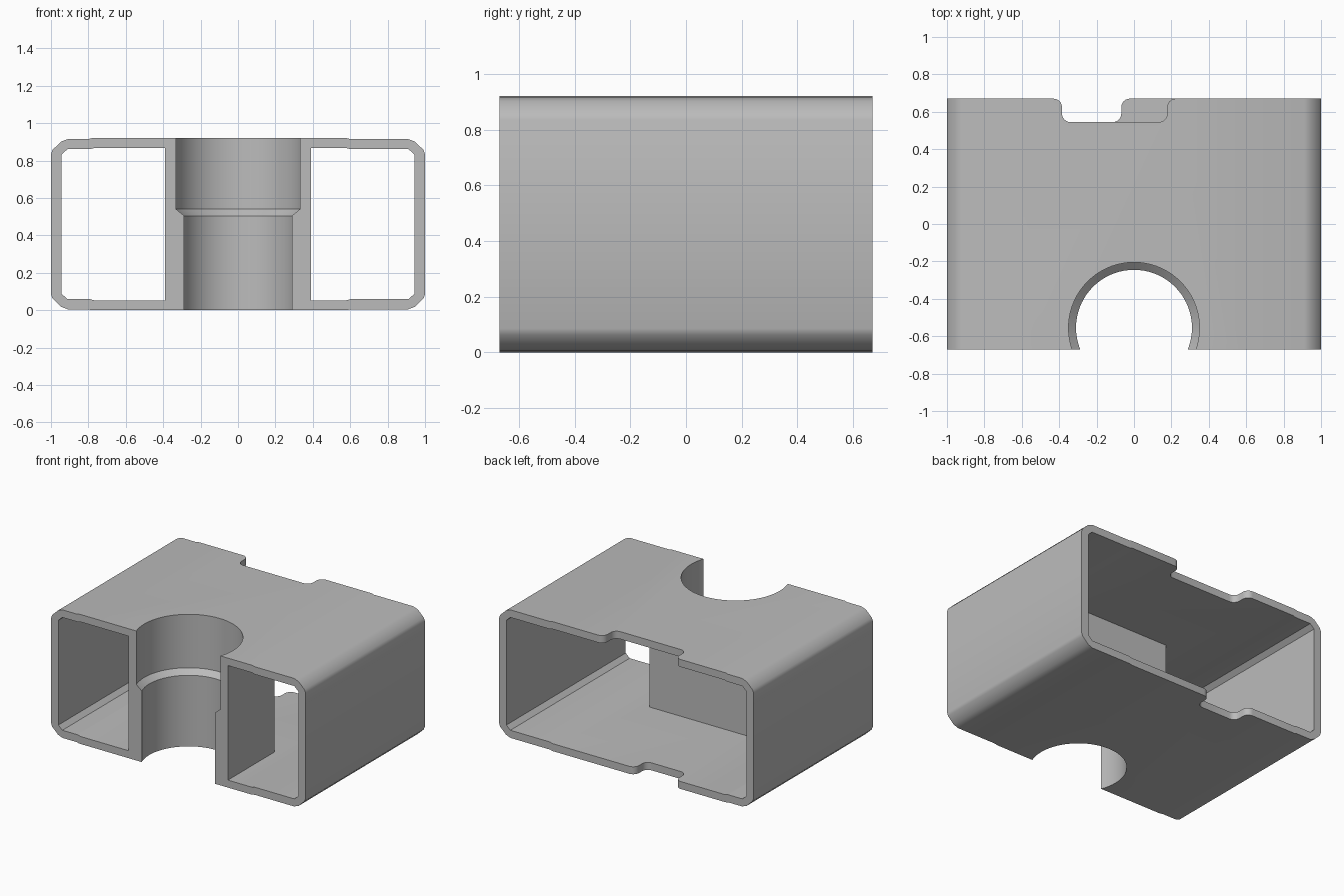
import bpy, bmesh, math

if "Cube" in bpy.data.objects:
    bpy.data.objects.remove(bpy.data.objects["Cube"], do_unlink=True)

HALF_DEPTH, TOP = 0.67, 0.92


def loft(name, rings):
    """Closed solid through a list of rings with equal point counts."""
    bm = bmesh.new()
    loops = [[bm.verts.new(p) for p in ring] for ring in rings]
    n = len(loops[0])
    for a, b in zip(loops, loops[1:]):
        for i in range(n):
            j = (i + 1) % n
            bm.faces.new((a[i], a[j], b[j], b[i]))
    bm.faces.new(loops[0])
    bm.faces.new(loops[-1])
    bmesh.ops.recalc_face_normals(bm, faces=bm.faces)
    mesh = bpy.data.meshes.new(name)
    bm.to_mesh(mesh)
    bm.free()
    obj = bpy.data.objects.new(name, mesh)
    bpy.context.collection.objects.link(obj)
    return obj


def cut(target, cutter):
    """Subtract the cutter from the target and discard it."""
    mod = target.modifiers.new("cut", 'BOOLEAN')
    mod.operation, mod.solver, mod.object = 'DIFFERENCE', 'EXACT', cutter
    bpy.context.view_layer.objects.active = target
    bpy.ops.object.modifier_apply(modifier=mod.name)
    bpy.data.objects.remove(cutter, do_unlink=True)


def prism_y(name, outline, y0, y1):
    return loft(name, [[(x, y, z) for x, z in outline] for y in (y0, y1)])


def prism_z(name, outline, z0, z1):
    return loft(name, [[(x, y, z) for x, y in outline] for z in (z0, z1)])


def mirrored_outline(upper):
    """Upper half of a section, left to right, reflected about mid height."""
    return upper + [(x, TOP - z) for x, z in reversed(upper)]


# Outer shell with softened chamfered corners
outer = [(-1, 0.835), (-0.992, 0.857), (-0.945, 0.902), (-0.91, 0.915),
         (-0.8, 0.915), (-0.78, TOP), (0.58, TOP), (0.6, 0.915),
         (0.91, 0.915), (0.945, 0.902), (0.992, 0.857), (1, 0.835)]
body = prism_y("sleeve_body", mirrored_outline(outer), -HALF_DEPTH, HALF_DEPTH)

# Hollow inside, leaving the solid block around the bore
inner = [(-0.943, 0.832), (-0.912, 0.861), (-0.79, 0.861), (-0.77, 0.867),
         (0.58, 0.867), (0.6, 0.861), (0.912, 0.861), (0.943, 0.832)]
cavity = prism_y("cavity", mirrored_outline(inner), -0.8, 0.8)
block = [(-0.39, -0.9), (0.39, -0.9), (0.39, -0.145), (-0.39, -0.145)]
cut(cavity, prism_z("bore_block", block, -0.5, 1.5))
cut(body, cavity)

# Stepped vertical bore, open at the front
angles = [math.tau * i / 72 for i in range(72)]
steps = [(0.31, -0.2), (0.31, 0.505), (0.35, 0.54), (0.35, 1.2)]
cut(body, loft("bore", [[(r * math.cos(a), r * math.sin(a) - 0.555, z)
                         for a in angles] for r, z in steps]))


def notch(x0, x1, z0, z1):
    """Rounded notch in the back edge between two heights."""
    r, floor = 0.045, 0.545
    quarter = [math.pi / 2 * i / 6 for i in range(7)]
    side = [(-r, 0.8)]
    side += [(-r + r * math.sin(a), HALF_DEPTH - r + r * math.cos(a)) for a in quarter]
    side += [(r - r * math.cos(a), floor + r - r * math.sin(a)) for a in quarter]
    outline = [(x0 + x, y) for x, y in side]
    outline += [(x1 - x, y) for x, y in reversed(side)]
    cut(body, prism_z("notch", outline, z0, z1))


# Wide notch in the top wall, narrow one in the bottom wall
notch(-0.385, 0.178, 0.5, 1.2)
notch(-0.385, -0.068, -0.2, 0.4)

# Plain grey finish
grey = bpy.data.materials.new("plain_grey")
grey.use_nodes = True
colour = (0.5, 0.5, 0.5, 1)
grey.diffuse_color = colour
grey.node_tree.nodes["Principled BSDF"].inputs["Base Color"].default_value = colour
body.data.materials.clear()
body.data.materials.append(grey)

bpy.ops.object.select_all(action='DESELECT')
body.select_set(True)
bpy.context.view_layer.objects.active = body
bpy.ops.object.shade_smooth_by_angle(angle=math.radians(32))
